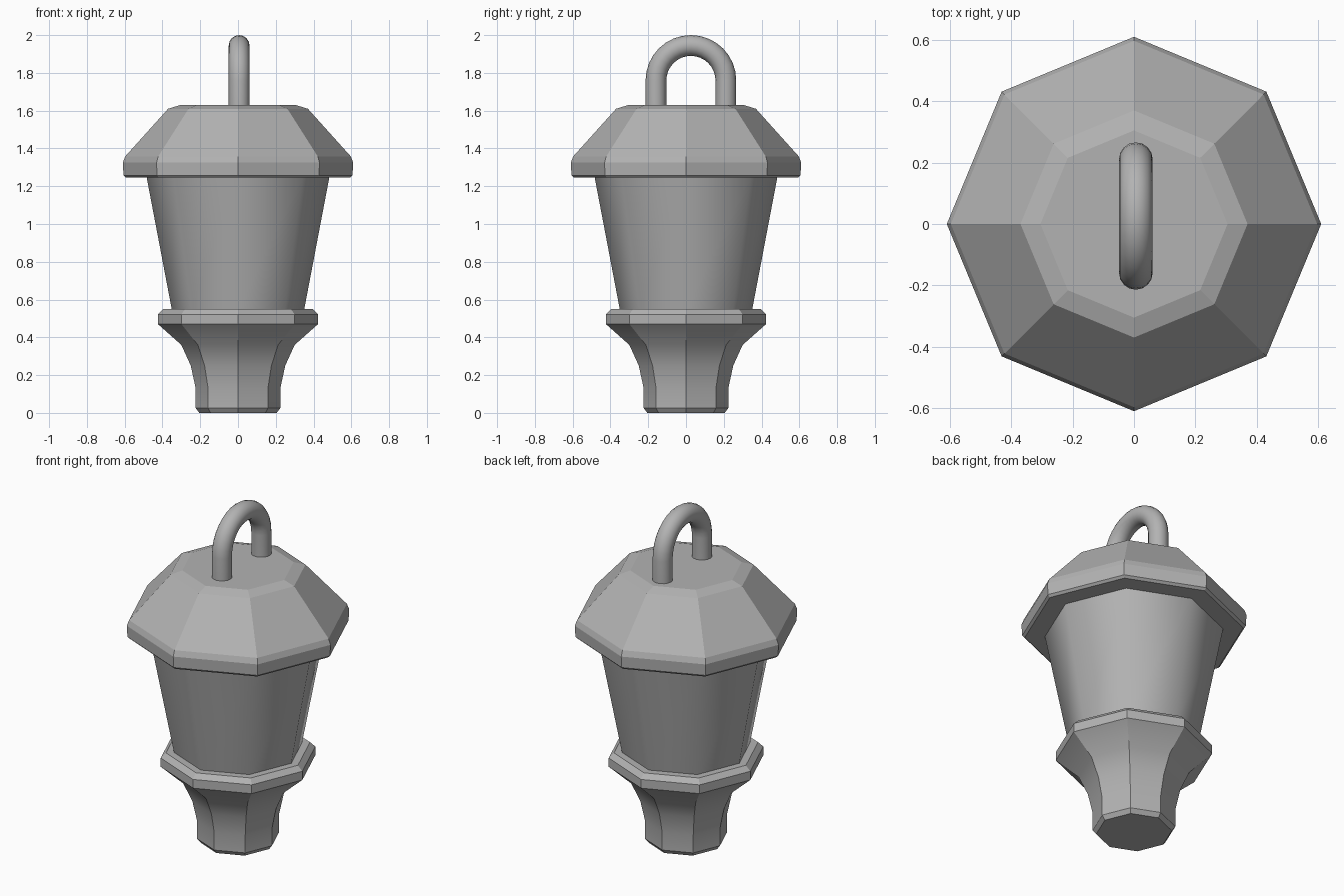
import bpy, bmesh
from math import sin, cos, pi, radians

if "Cube" in bpy.data.objects:
    bpy.data.objects.remove(bpy.data.objects["Cube"])

# Dark grey metal shared by all parts
metal = bpy.data.materials.new("dark_grey")
metal.diffuse_color = (0.45, 0.45, 0.45, 1)
metal.use_nodes = True
metal.node_tree.nodes["Principled BSDF"].inputs["Base Color"].default_value = metal.diffuse_color


def skin(name, rings, angle):
    """Bridge a list of point rings into a closed solid; angle 0 = flat shading."""
    bm = bmesh.new()
    loops = [[bm.verts.new(p) for p in ring] for ring in rings]
    n = len(loops[0])
    for a, b in zip(loops, loops[1:]):
        for i in range(n):
            j = (i + 1) % n
            bm.faces.new((a[i], a[j], b[j], b[i]))
    bm.faces.new(loops[0][::-1])
    bm.faces.new(loops[-1])
    bmesh.ops.recalc_face_normals(bm, faces=bm.faces)
    mesh = bpy.data.meshes.new(name)
    bm.to_mesh(mesh)
    bm.free()
    mesh.materials.append(metal)
    ob = bpy.data.objects.new(name, mesh)
    bpy.context.collection.objects.link(ob)
    if angle:
        bpy.ops.object.select_all(action='DESELECT')
        ob.select_set(True)
        bpy.context.view_layer.objects.active = ob
        bpy.ops.object.shade_smooth_by_angle(angle=radians(angle))
    return ob


def octagon_part(name, profile, angle=0):
    """Eight-sided turned solid from (radius, height) pairs."""
    rings = [[(r * cos(k * pi / 4), r * sin(k * pi / 4), z) for k in range(8)]
             for r, z in profile]
    return skin(name, rings, angle)


# Flared pedestal
octagon_part("base", [(0.205, 0), (0.224, 0.025), (0.224, 0.13), (0.25, 0.25),
                      (0.30, 0.36), (0.424, 0.47)], 30)

# Collar that holds the glass
octagon_part("collar", [(0.424, 0.47), (0.424, 0.522), (0.395, 0.55)])

# Smooth-shaded tapered glass
octagon_part("glass", [(0.35, 0.545), (0.485, 1.255)], 60)

# Faceted roof with bevelled eave and crown
octagon_part("roof", [(0.592, 1.245), (0.606, 1.258), (0.61, 1.325), (0.597, 1.358),
                      (0.37, 1.61), (0.305, 1.63)])

# Carrying loop: two legs joined by a half circle
X, Y, ARC_Z, R, TUBE = 0.006, 0.026, 1.76, 0.185, 0.055
path = [(Y + R, 1.6, 0)]
path += [(Y + R * cos(t), ARC_Z + R * sin(t), t) for t in (pi * i / 16 for i in range(17))]
path += [(Y - R, 1.6, pi)]
rings = []
for y, z, t in path:
    rings.append([(X + TUBE * sin(a), y + TUBE * cos(a) * cos(t), z + TUBE * cos(a) * sin(t))
                  for a in (2 * pi * k / 16 for k in range(16))])
skin("handle", rings, 40)
